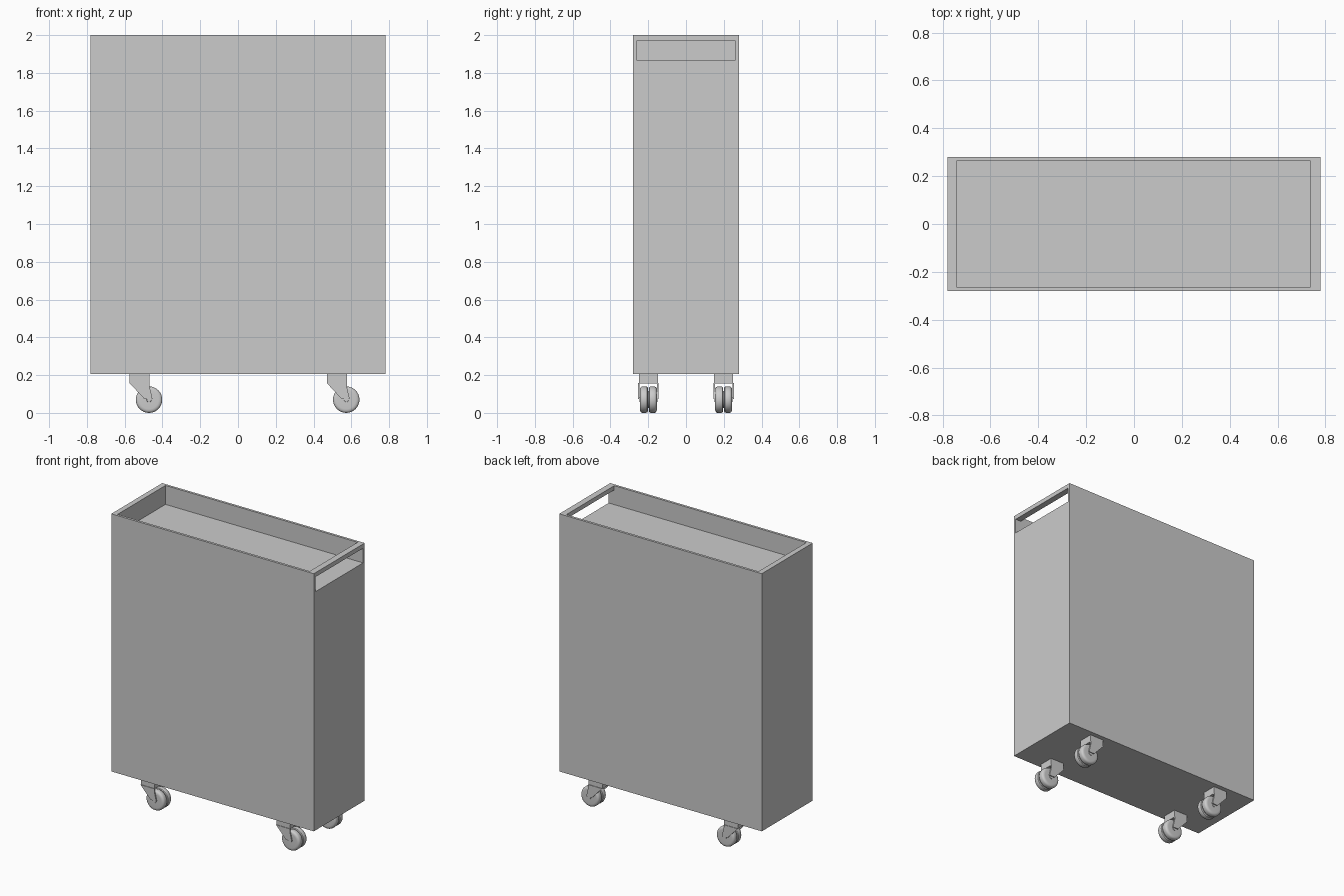
import bpy, bmesh, math
from mathutils import Vector, Matrix

if "Cube" in bpy.data.objects:
    bpy.data.objects.remove(bpy.data.objects["Cube"])


def finish(bm, name):
    bmesh.ops.recalc_face_normals(bm, faces=bm.faces)
    mesh = bpy.data.meshes.new(name)
    bm.to_mesh(mesh)
    bm.free()
    ob = bpy.data.objects.new(name, mesh)
    bpy.context.collection.objects.link(ob)
    return ob


def add_prism(bm, profile, y0, y1):
    """Extrude an (x, z) outline from y0 to y1."""
    face = bm.faces.new([bm.verts.new((x, y0, z)) for x, z in profile])
    new = bmesh.ops.extrude_face_region(bm, geom=[face])["geom"]
    verts = [g for g in new if isinstance(g, bmesh.types.BMVert)]
    bmesh.ops.translate(bm, verts=verts, vec=(0, y1 - y0, 0))


def prism(name, profile, y0, y1):
    bm = bmesh.new()
    add_prism(bm, profile, y0, y1)
    return finish(bm, name)


# Cart body, with the top tray and the handle slot cut by one stepped prism
body = prism("cart_body", [(-0.78, 0.206), (0.78, 0.206), (0.78, 2), (-0.78, 2)], -0.28, 0.28)
cutter = prism("tray_cutter", [(-0.743, 2.1), (-0.743, 1.868), (0.9, 1.868),
                               (0.9, 1.97), (0.737, 1.97), (0.737, 2.1)], -0.263, 0.263)
cutter.hide_render = True
cutter.hide_set(True)
cut = body.modifiers.new("tray_cut", "BOOLEAN")
cut.operation = "DIFFERENCE"
cut.solver = "EXACT"
cut.object = cutter


# Caster fork: top block and two trailing cheeks, origin below the wheel centre
def make_fork():
    bm = bmesh.new()
    add_prism(bm, [(-0.103, 0.156), (0.003, 0.156), (0.003, 0.206), (-0.103, 0.206)], -0.05, 0.05)
    cheek = [(-0.103, 0.158), (-0.025, 0.074), (0.018, 0.074), (0.003, 0.14), (0.003, 0.158)]
    for s in (-1, 1):
        add_prism(bm, cheek, s * 0.046, s * 0.054)
    return finish(bm, "caster_fork")


# Twin wheel: lathed profile (y, radius) with rounded tyres and a centre groove
def make_wheel():
    half = [(0.003, 0.045), (0.003, 0.063), (0.007, 0.068), (0.015, 0.07), (0.032, 0.07),
            (0.039, 0.067), (0.044, 0.06), (0.045, 0.05), (0.045, 0.013), (0.048, 0.012), (0.048, 0)]
    profile = [(-y, r) for y, r in reversed(half)] + half
    bm = bmesh.new()
    verts = [bm.verts.new((0, y, r)) for y, r in profile]
    edges = [bm.edges.new(p) for p in zip(verts, verts[1:])]
    bmesh.ops.spin(bm, geom=verts + edges, cent=(0, 0, 0), axis=(0, 1, 0),
                   angle=math.tau, steps=32, use_merge=True)
    bmesh.ops.remove_doubles(bm, verts=bm.verts, dist=1e-5)
    ob = finish(bm, "caster_wheel")
    bpy.ops.object.select_all(action="DESELECT")
    bpy.context.view_layer.objects.active = ob
    ob.select_set(True)
    bpy.ops.object.shade_smooth_by_angle(angle=math.radians(35))
    return ob


# Four casters, all trailing the same way
parts = [(make_fork(), 0), (make_wheel(), 0.07)]
spots = [(x, y) for x in (-0.471, 0.573) for y in (-0.199, 0.199)]
for part, z in parts:
    for i, (x, y) in enumerate(spots):
        ob = part if i == 0 else part.copy()
        if i:
            bpy.context.collection.objects.link(ob)
        ob.location = (x, y, z)
